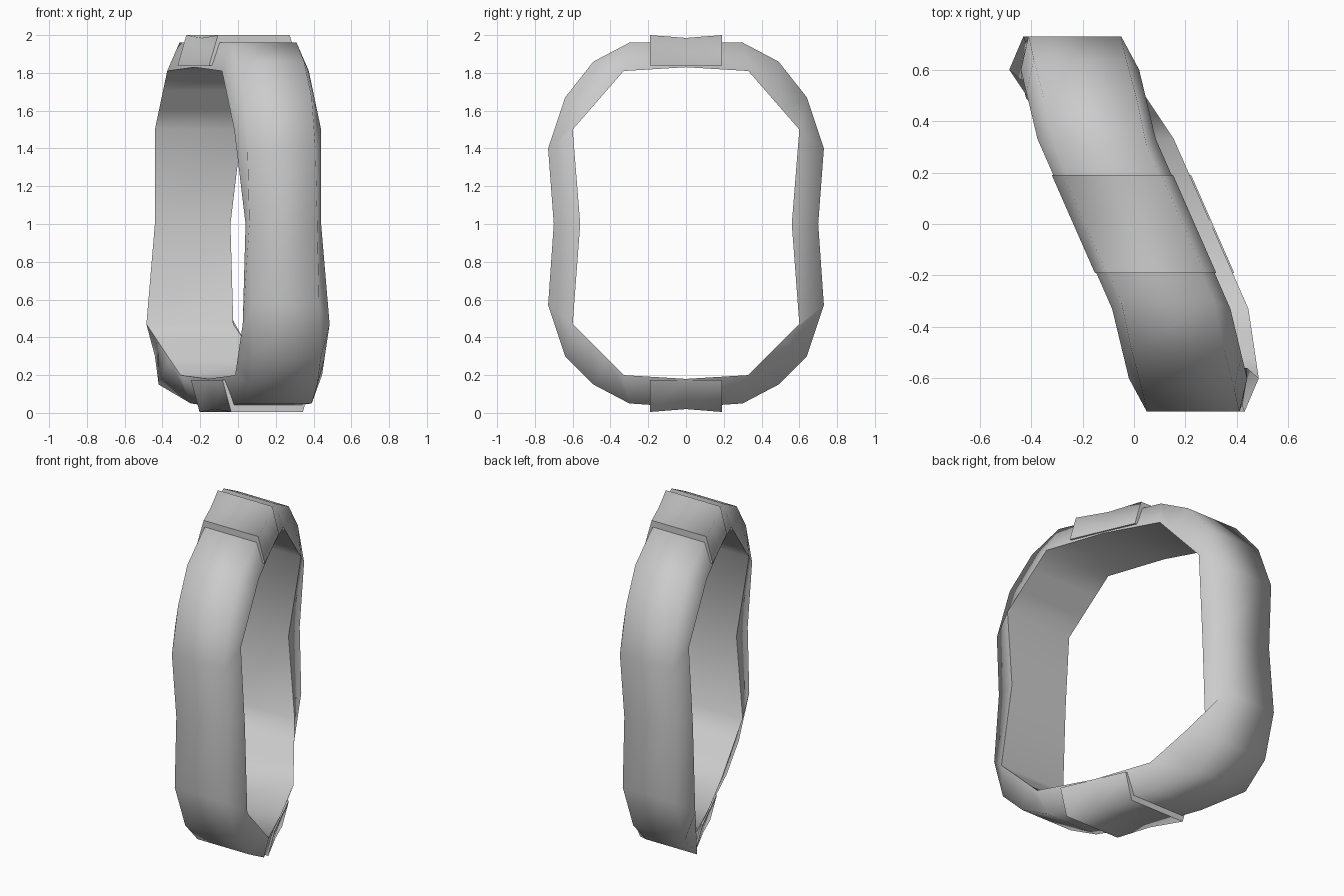
import bpy, bmesh
from mathutils import Vector

default_cube = bpy.data.objects.get("Cube")
if default_cube:
    bpy.data.objects.remove(default_cube, do_unlink=True)

# Single plain material
grey = bpy.data.materials.new("plain_grey")
grey.use_nodes = True
colour = (0.6, 0.6, 0.6, 1)
grey.diffuse_color = colour
grey.node_tree.nodes["Principled BSDF"].inputs["Base Color"].default_value = colour

BOTTOM_SHIFT = 0.07

# Half outlines as (sideways offset, depth, height), running from top to bottom
outer_half = [(0, 0, 1.96), (-.13, .3, 1.96), (-.17, .49, 1.86), (-.21, .64, 1.67),
              (-.23, .73, 1.4), (-.24, .7, 1), (-.25, .73, .57), (-.26, .64, .3),
              (-.24, .49, .15), (-.14, .3, .05), (0, 0, .03)]
inner_keys = [(0, 0, 1.83), (-.145, .33, 1.81), (-.21, .6, 1.5), (-.24, .56, 1),
              (-.255, .6, .47), (-.145, .33, .2), (0, 0, .18)]


def half_turn(points, side, shifted):
    """Place a half outline on one side; the last points lean sideways."""
    result = [Vector((x * side, y * side, z)) for x, y, z in points]
    for point in result[-shifted:]:
        point.x += BOTTOM_SHIFT
    return result


def split_corners(points):
    """Divide the long corner chords to match the rounder outer outline."""
    result = []
    for i, point in enumerate(points):
        result.append(point)
        if i in (1, 4):
            result += [point.lerp(points[i + 1], k / 3) for k in (1, 2)]
    return result


def sweep(name, sections, closed):
    """Skin four-point sections: inner left, outer left, outer right, inner right."""
    bm = bmesh.new()
    rings = [[bm.verts.new(p) for p in section] for section in sections]
    following = rings[1:] + (rings[:1] if closed else [])
    for here, there in zip(rings, following):
        for k in range(4):
            n = (k + 1) % 4
            bm.faces.new((here[k], here[n], there[n], there[k]))
        for k in (0, 3):
            bm.edges.get((here[k], there[k])).smooth = False
    if not closed:
        for end in (rings[0], rings[-1]):
            cap = bm.faces.new(end)
            for edge in cap.edges:
                edge.smooth = False
    bmesh.ops.recalc_face_normals(bm, faces=bm.faces)
    for face in bm.faces:
        face.smooth = True
    mesh = bpy.data.meshes.new(name)
    bm.to_mesh(mesh)
    bm.free()
    mesh.materials.append(grey)
    obj = bpy.data.objects.new(name, mesh)
    bpy.context.collection.objects.link(obj)
    return obj


def section(inner, outer, inner_width, outer_width):
    wide = Vector((inner_width, 0, 0))
    narrow = Vector((outer_width, 0, 0))
    return [inner - wide, outer - narrow, outer + narrow, inner + wide]


# Main band: back half down, front half up
halves = []
for side in (1, -1):
    outer = half_turn(outer_half, side, 2)
    inner = split_corners(half_turn(inner_keys, side, 2))
    halves.append([section(i, o, .2 if n == 5 else .23, .18)
                   for n, (i, o) in enumerate(zip(inner, outer))])
back, front = halves
sweep("band", back + front[-2:0:-1], True)

# Clasp collars wrapped over the top and the bottom of the band
for name, middle, tip, root, shift in (("top_collar", 1.985, 2.0, 1.84, 0),
                                       ("bottom_collar", .02, .005, .175, BOTTOM_SHIFT)):
    sections = []
    for y in (-.19, 0, .19):
        x = shift - y * .44
        z = tip if y else middle
        sections.append(section(Vector((x, y, root)), Vector((x, y, z)), .236, .19))
    sweep(name, sections, False)
